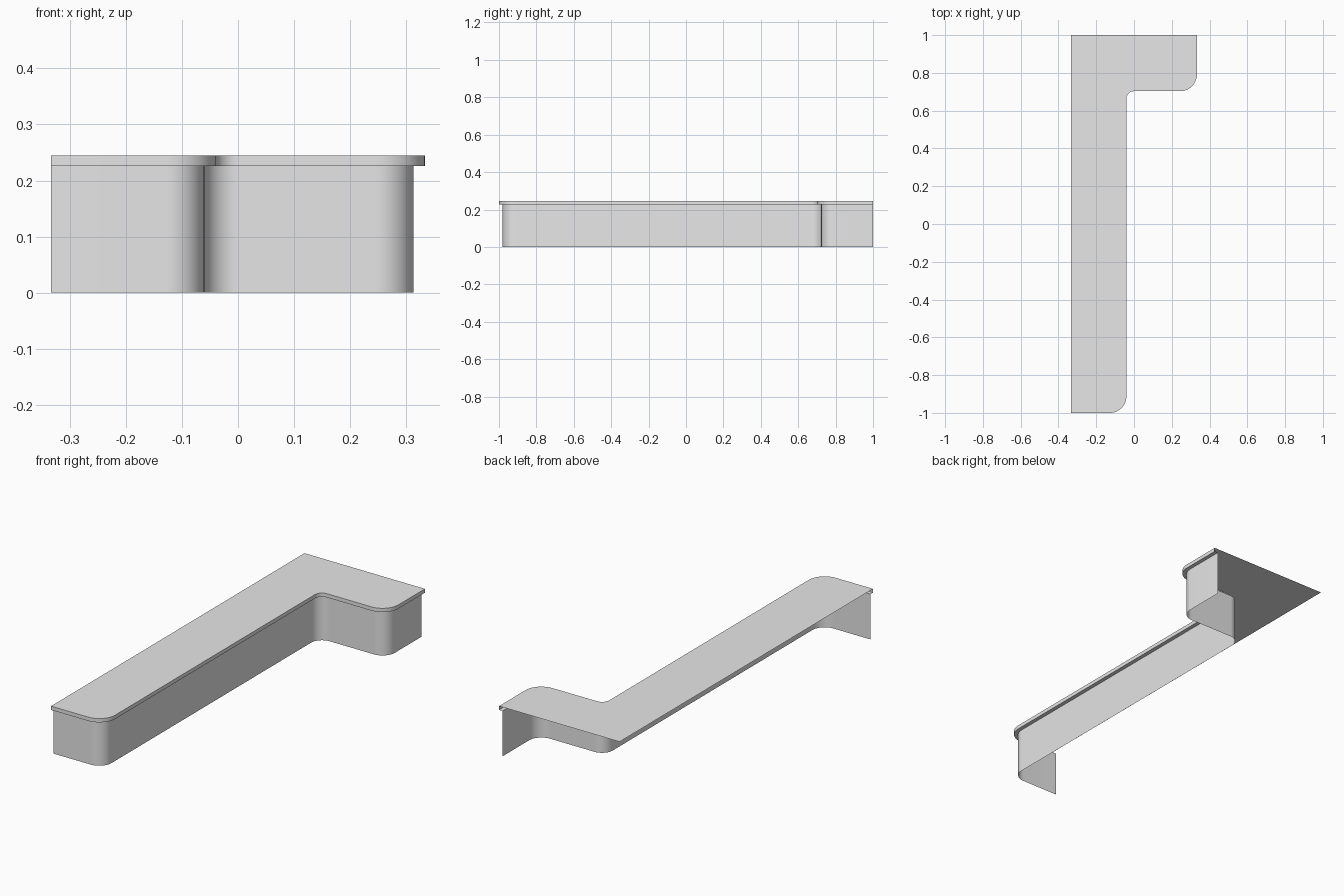
import bpy
import bmesh
from math import sin, cos, pi

if "Cube" in bpy.data.objects:
    bpy.data.objects.remove(bpy.data.objects["Cube"], do_unlink=True)

LEFT, RIGHT, FRONT, BACK = -0.333, 0.333, -1.0, 1.0
INNER_X, INNER_Y = -0.04, 0.703      # inside edges of the two legs
TOP, RIM, OVERHANG = 0.245, 0.226, 0.02
CONVEX, CONCAVE, STEPS = 0.088, 0.04, 12

grey = bpy.data.materials.new("plain grey")
grey.use_nodes = True
colour = (0.8, 0.8, 0.8, 1)
grey.diffuse_color = colour
grey.node_tree.nodes["Principled BSDF"].inputs["Base Color"].default_value = colour


def arc(cx, cy, r, start, end):
    angles = [start + (end - start) * i / STEPS for i in range(STEPS + 1)]
    return [(cx + r * cos(a), cy + r * sin(a)) for a in angles]


def outline(inset):
    """Visible edge of the L plan, moved inwards by the inset."""
    x, y = INNER_X - inset, INNER_Y + inset
    front, right = FRONT + inset, RIGHT - inset
    r, c = CONVEX - inset, CONCAVE + inset
    return ([(LEFT, front)]
            + arc(x - r, front + r, r, -pi / 2, 0)
            + arc(x + c, y - c, c, pi, pi / 2)
            + arc(right - r, y + r, r, -pi / 2, 0)
            + [(right, BACK)])


def ring(bm, path, z):
    return [bm.verts.new((x, y, z)) for x, y in path]


def strip(bm, lower, upper):
    for i in range(len(lower) - 1):
        bm.faces.new((lower[i], lower[i + 1], upper[i + 1], upper[i]))


def finish(bm, name):
    mesh = bpy.data.meshes.new(name)
    bm.to_mesh(mesh)
    bm.free()
    mesh.materials.append(grey)
    obj = bpy.data.objects.new(name, mesh)
    bpy.context.collection.objects.link(obj)
    bpy.ops.object.select_all(action='DESELECT')
    obj.select_set(True)
    bpy.context.view_layer.objects.active = obj
    bpy.ops.object.shade_smooth_by_angle(angle=pi / 6)


# Worktop: flat sheet, front rim and underside lip, open at the back
bm = bmesh.new()
upper = ring(bm, outline(0), TOP)
lower = ring(bm, outline(0), RIM)
lip = ring(bm, outline(OVERHANG), RIM)
bm.faces.new(upper + [bm.verts.new((LEFT, BACK, TOP))])
strip(bm, lower, upper)
strip(bm, lip, lower)
finish(bm, "counter_top")

# Front panel: single curved wall set back under the rim
bm = bmesh.new()
path = outline(OVERHANG)
strip(bm, ring(bm, path, 0), ring(bm, path, RIM))
finish(bm, "counter_front_panel")
